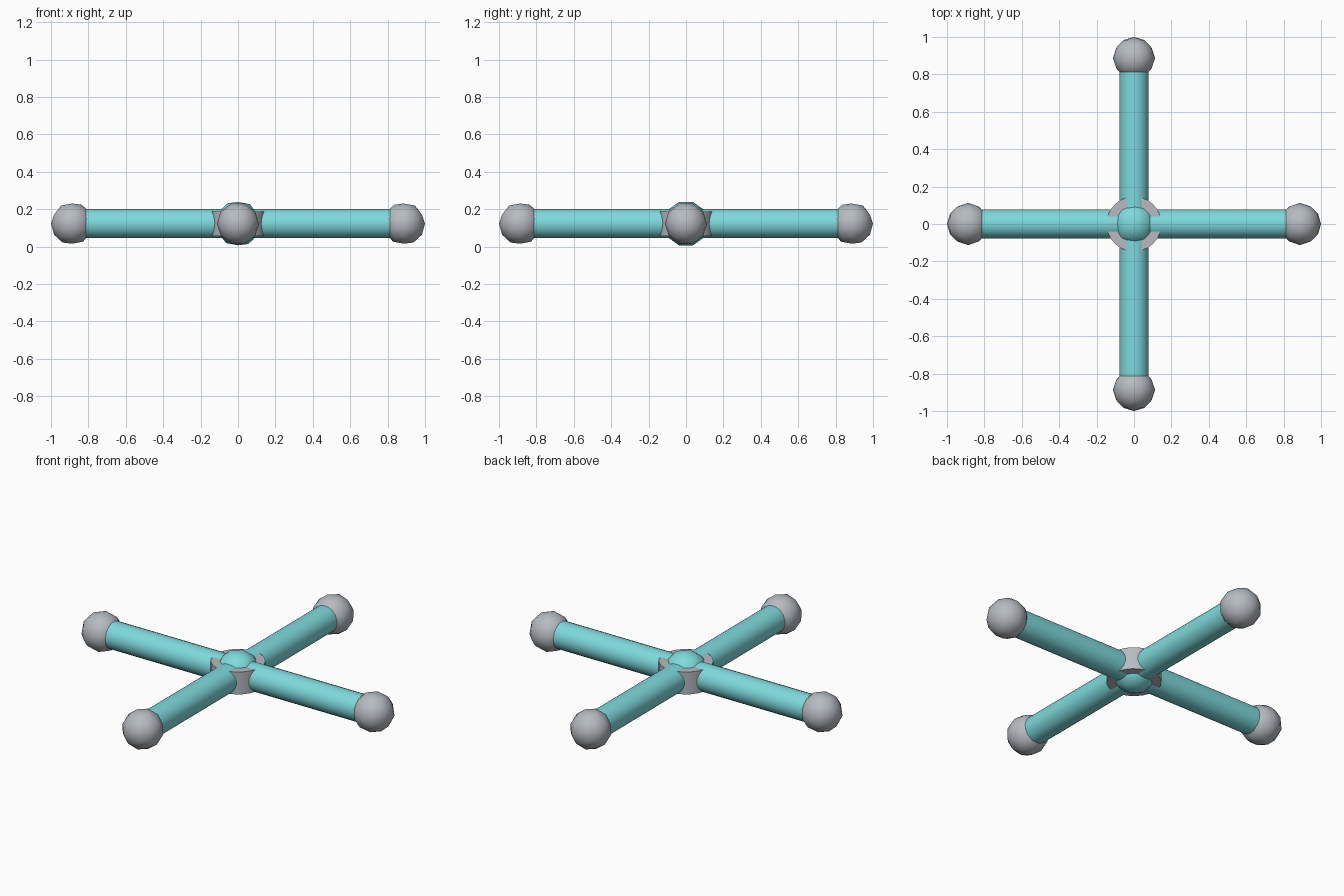
import bpy
from math import pi, cos, sin

cube = bpy.data.objects.get("Cube")
if cube:
    bpy.data.objects.remove(cube, do_unlink=True)


def material(name, rgb):
    mat = bpy.data.materials.new(name)
    mat.use_nodes = True
    mat.diffuse_color = (*rgb, 1)
    mat.node_tree.nodes["Principled BSDF"].inputs["Base Color"].default_value = (*rgb, 1)
    return mat


teal = material("teal", (0.21, 0.70, 0.72))
grey = material("light grey", (0.47, 0.50, 0.53))

MID = 0.123     # height of the arm axes
REACH = 0.887   # distance from the hub to each end ball


def finish(name, mat, angle):
    obj = bpy.context.object
    obj.name = name
    obj.data.materials.append(mat)
    bpy.ops.object.shade_smooth_by_angle(angle=angle)


def ball(name, radius, location, mat, turn=0):
    bpy.ops.mesh.primitive_ico_sphere_add(
        subdivisions=2, radius=radius, location=location, rotation=(0, pi / 2, turn))
    finish(name, mat, pi / 3)


# Central hub ball and the collar around it
ball("hub_ball", 0.122, (0, 0, MID), teal)
bpy.ops.mesh.primitive_cylinder_add(vertices=24, radius=0.147, depth=0.132,
                                    location=(0, 0, MID))
finish("hub_collar", grey, pi / 6)

# Four arms, each ending in a ball
for i, side in enumerate(("left", "back", "right", "front")):
    turn = i * pi / 2
    dx, dy = cos(turn), sin(turn)
    bpy.ops.mesh.primitive_cylinder_add(
        vertices=24, radius=0.078, depth=REACH,
        location=(dx * REACH / 2, dy * REACH / 2, MID), rotation=(0, pi / 2, turn))
    finish(side + "_arm", teal, pi / 6)
    ball(side + "_end_ball", 0.113, (dx * REACH, dy * REACH, MID), grey, turn)
